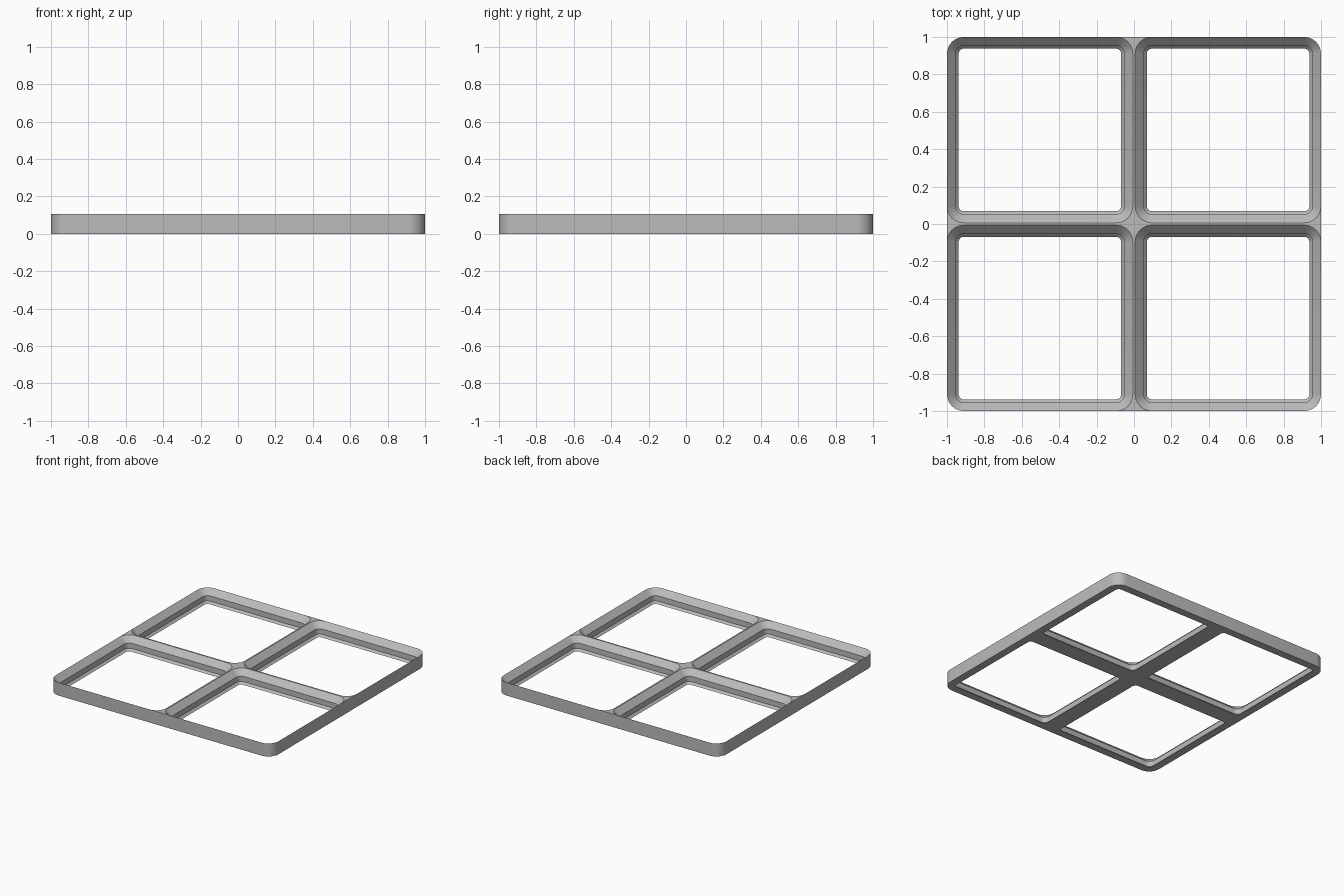
import bpy, bmesh, math

if "Cube" in bpy.data.objects:
    bpy.data.objects.remove(bpy.data.objects["Cube"], do_unlink=True)

MM = 2 / 83.5            # model units per millimetre
CELL = 41.75 * MM        # quarter frame side
ARC = 6                  # segments per rounded corner

grey = bpy.data.materials.new("plain grey")
grey.use_nodes = True
colour = (0.5, 0.5, 0.5, 1)
grey.diffuse_color = colour
grey.node_tree.nodes["Principled BSDF"].inputs["Base Color"].default_value = colour


def ring(bm, low, high, radii, z, arc=ARC):
    """Rounded square; radii run counter-clockwise from the outer corner."""
    corners = [(high, high), (low, high), (low, low), (high, low)]
    signs = [(1, 1), (-1, 1), (-1, -1), (1, -1)]
    verts = []
    for k, ((x, y), (sx, sy), r) in enumerate(zip(corners, signs, radii)):
        for i in range(arc + 1):
            a = math.pi / 2 * (k + i / arc)
            verts.append(bm.verts.new((x - sx * r + r * math.cos(a),
                                       y - sy * r + r * math.sin(a), z)))
    return verts


def bridge(bm, a, b, keep=lambda i: True):
    n = len(a)
    for i in range(n):
        j = (i + 1) % n
        if keep(i):
            bm.faces.new((a[i], a[j], b[j], b[i]))


bm = bmesh.new()
top = 4.4 * MM
corner = 3.75 * MM
outline = [corner, 0, 0, 0]

# Stepped pocket: (inset from the outer wall in mm, height in mm)
profile = [(2.6, 0), (1.9, 0.7), (1.9, 2.5), (0, 4.4)]
pocket = []
for inset, z in profile:
    d = inset * MM
    pocket.append(ring(bm, 0.25 * MM + d, CELL - d, [corner - d] * 4, z * MM))
base = ring(bm, 0, CELL, outline, 0)
rim = ring(bm, 0, CELL, outline, top)
for lower, upper in zip(pocket, pocket[1:]):
    bridge(bm, upper, lower)
bridge(bm, pocket[0], base)
bridge(bm, rim, pocket[-1])


# Outer walls only, leaving the two mirror planes open
def outside(i):
    p, q = base[i].co, base[(i + 1) % len(base)].co
    return max(p.x, q.x) > 1e-5 and max(p.y, q.y) > 1e-5


bridge(bm, base, rim, outside)

# Repeat the quarter in the other three quadrants
for axis in range(2):
    copy = bmesh.ops.duplicate(bm, geom=bm.verts[:] + bm.edges[:] + bm.faces[:])["geom"]
    for v in (g for g in copy if isinstance(g, bmesh.types.BMVert)):
        v.co[axis] *= -1
bmesh.ops.remove_doubles(bm, verts=bm.verts[:], dist=1e-5)
bmesh.ops.dissolve_degenerate(bm, dist=1e-6, edges=bm.edges[:])
bmesh.ops.recalc_face_normals(bm, faces=bm.faces[:])

mesh = bpy.data.meshes.new("grid_frame")
bm.to_mesh(mesh)
bm.free()
frame = bpy.data.objects.new("grid_frame", mesh)
bpy.context.collection.objects.link(frame)
mesh.materials.append(grey)
bpy.context.view_layer.objects.active = frame
frame.select_set(True)
bpy.ops.object.shade_smooth_by_angle(angle=math.radians(25))
